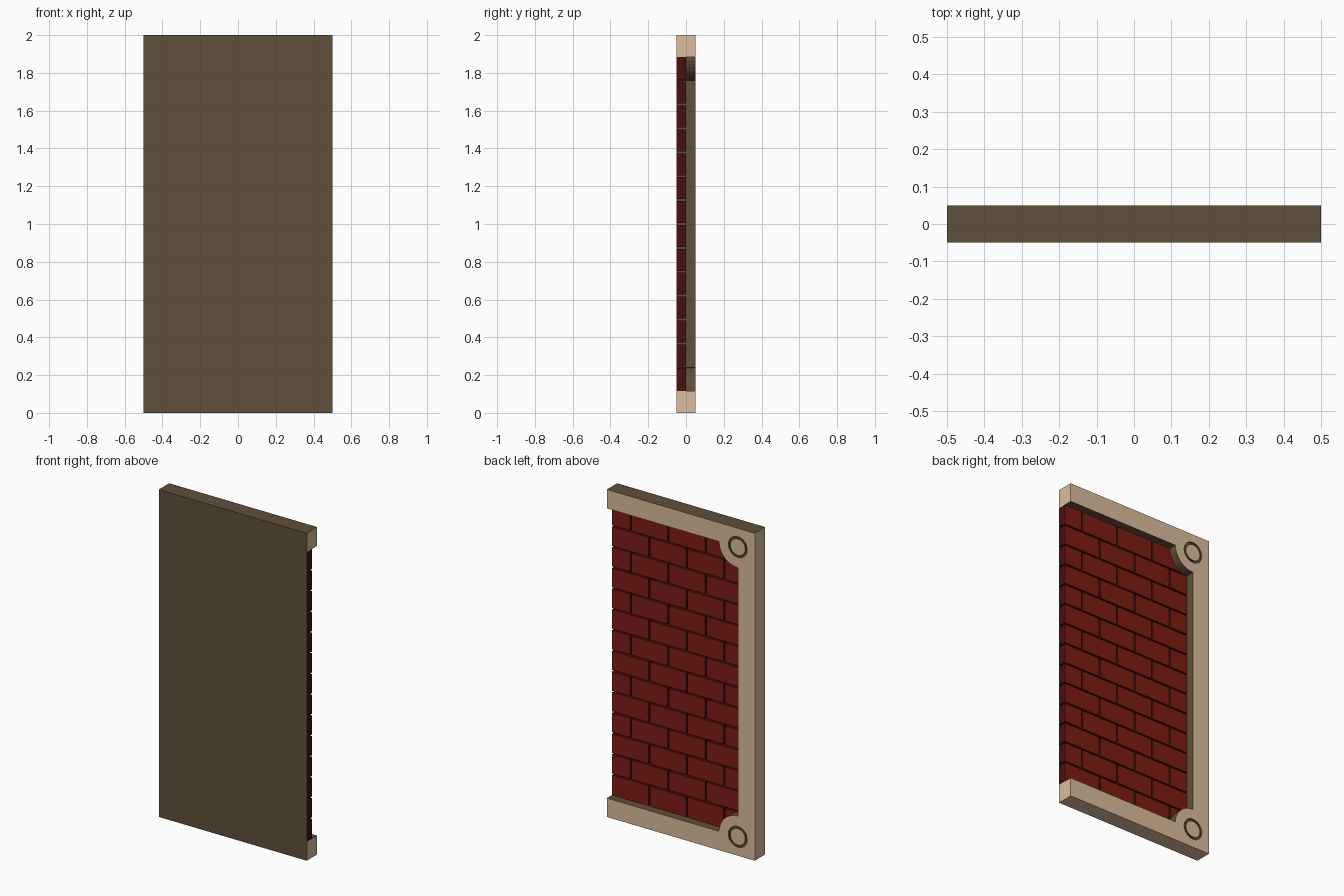
import bpy, bmesh, math

if "Cube" in bpy.data.objects:
    bpy.data.objects.remove(bpy.data.objects["Cube"])

W = 0.115              # frame width
P = (2 - 2 * W) / 14   # brick row pitch, also half a brick length
GAP = 0.01
IN_X = -0.5 + W        # inner edge of the upright


def material(name, rgb):
    m = bpy.data.materials.new(name)
    m.diffuse_color = (*rgb, 1)
    m.use_nodes = True
    m.node_tree.nodes["Principled BSDF"].inputs["Base Color"].default_value = m.diffuse_color
    return m


TAN = material("tan", (0.71, 0.51, 0.33))
BROWN = material("brown", (0.117, 0.08, 0.042))
RED = material("brick_red", (0.21, 0.012, 0.006))
MAROON = material("maroon", (0.065, 0.005, 0.005))


def make(name, bm, mats):
    bmesh.ops.recalc_face_normals(bm, faces=bm.faces)
    me = bpy.data.meshes.new(name)
    bm.to_mesh(me)
    bm.free()
    for m in mats:
        me.materials.append(m)
    ob = bpy.data.objects.new(name, me)
    bpy.context.collection.objects.link(ob)
    return ob


def prism(bm, pts, y0, y1):
    """Extrude an x-z outline from y0 to y1."""
    face = bm.faces.new([bm.verts.new((x, y0, z)) for x, z in pts])
    ext = bmesh.ops.extrude_face_region(bm, geom=[face])["geom"]
    for v in ext:
        if isinstance(v, bmesh.types.BMVert):
            v.co.y = y1


def box(bm, x0, x1, y0, y1, z0, z1):
    prism(bm, [(x0, z0), (x1, z0), (x1, z1), (x0, z1)], y0, y1)


# C-shaped frame with a quarter-round boss in each inner corner
arc = [(IN_X + P * math.cos(a), P * math.sin(a))
       for a in (math.radians(90 * i / 10) for i in range(11))]
outline = [(-0.5, 0), (0.5, 0), (0.5, W)]
outline += [(x, W + z) for x, z in arc]
outline += [(x, 2 - W - z) for x, z in reversed(arc)]
outline += [(0.5, 2 - W), (0.5, 2), (-0.5, 2)]
bm = bmesh.new()
prism(bm, outline, -0.05, 0.05)
frame = make("frame", bm, [TAN, BROWN])
for f in frame.data.polygons:
    c = f.center
    is_tan = f.normal.y > 0.9 or c.z < 0.001 or abs(c.x) > 0.499
    f.material_index = 0 if is_tan else 1

# Ring grooves cut into the two bosses
bm = bmesh.new()
N = 32
for cz in (W, 2 - W):
    loops = []
    for r, y in ((0.05, 0.04), (0.064, 0.04), (0.064, 0.07), (0.05, 0.07)):
        loops.append([bm.verts.new((IN_X + r * math.cos(2 * math.pi * i / N), y,
                                    cz + r * math.sin(2 * math.pi * i / N)))
                      for i in range(N)])
    for k in range(4):
        a, b = loops[k], loops[(k + 1) % 4]
        for i in range(N):
            j = (i + 1) % N
            bm.faces.new((a[i], a[j], b[j], b[i])).material_index = 1
cutter = make("ring_cutter", bm, [TAN, BROWN])
cutter.hide_render = True
mod = frame.modifiers.new("grooves", 'BOOLEAN')
mod.operation = 'DIFFERENCE'
mod.solver = 'EXACT'
mod.object = cutter
bpy.context.view_layer.objects.active = frame
bpy.ops.object.modifier_apply(modifier=mod.name)
bpy.data.objects.remove(cutter)

# Thin front plate that closes the frame
bm = bmesh.new()
box(bm, IN_X, 0.5, -0.05, -0.048, W, 2 - W)
make("front_plate", bm, [BROWN])

# Running-bond bricks with open joints
bm = bmesh.new()
for row in range(14):
    z = W + row * P
    cuts = [0, 2, 4, 6, 7] if row % 2 == 0 else [0, 1, 3, 5, 7]
    for a, b in zip(cuts, cuts[1:]):
        x1 = 0.5 - a * P - (GAP / 2 if a else 0)
        x0 = 0.5 - b * P + (GAP / 2 if b < 7 else 0)
        box(bm, x0, x1, -0.048, 0, z + (GAP / 2 if row else 0),
            z + P - (GAP / 2 if row < 13 else 0))
bricks = make("bricks", bm, [RED, MAROON])
for f in bricks.data.polygons:
    f.material_index = 0 if f.normal.y > 0.9 else 1
